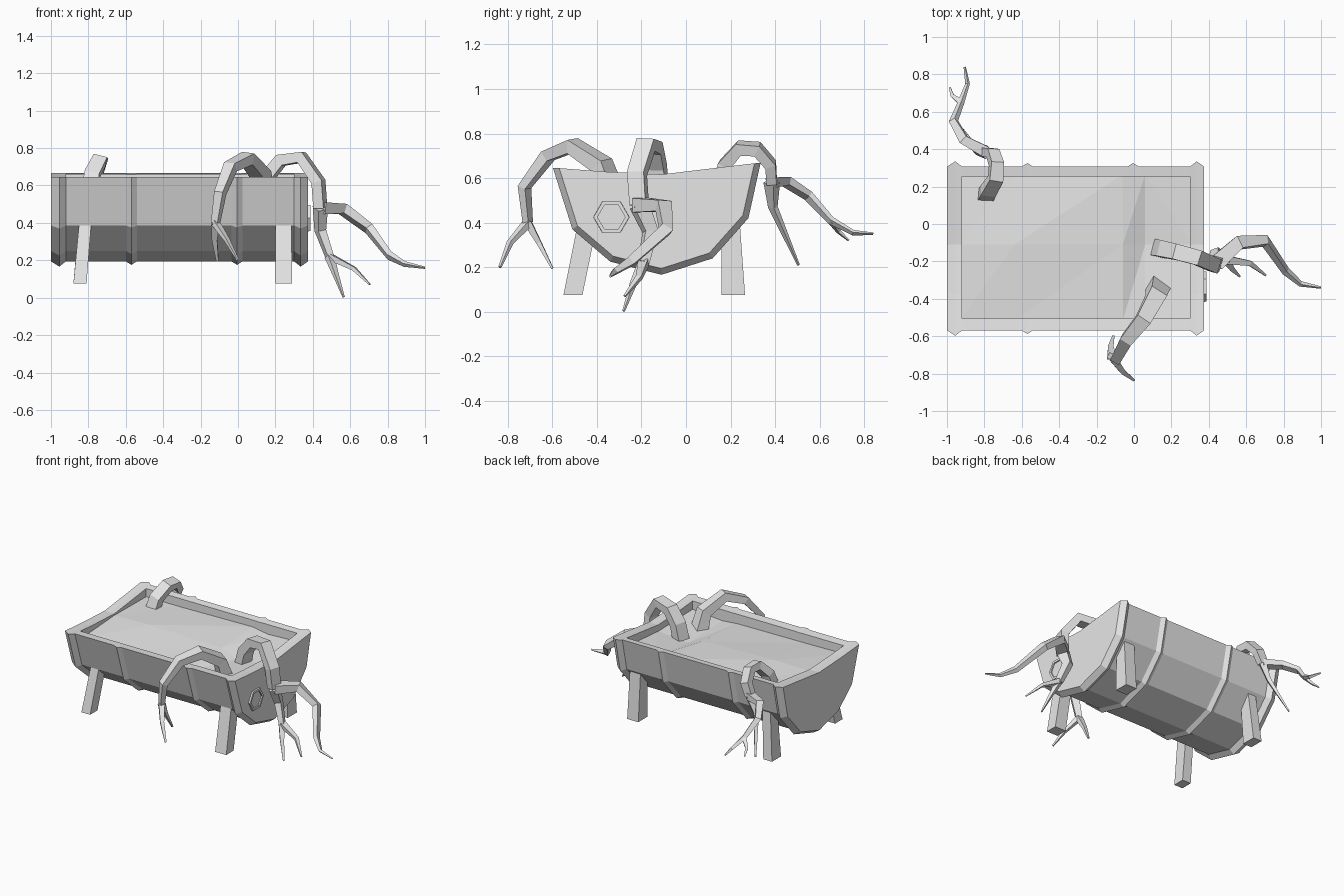
import bpy, bmesh, math
from mathutils import Vector, Matrix

cube = bpy.data.objects.get("Cube")
if cube:
    bpy.data.objects.remove(cube, do_unlink=True)

grey = bpy.data.materials.new("plain_grey")
grey.use_nodes = True
grey.diffuse_color = (0.8, 0.8, 0.8, 1)
grey.node_tree.nodes["Principled BSDF"].inputs["Base Color"].default_value = (0.8, 0.8, 0.8, 1)


def finish(name, bm):
    bmesh.ops.recalc_face_normals(bm, faces=bm.faces)
    mesh = bpy.data.meshes.new(name)
    bm.to_mesh(mesh)
    bm.free()
    mesh.materials.append(grey)
    obj = bpy.data.objects.new(name, mesh)
    bpy.context.collection.objects.link(obj)
    return obj


def loft(name, rings):
    """Skin closed rings of equal length and cap both ends."""
    bm = bmesh.new()
    loops = [[bm.verts.new(p) for p in ring] for ring in rings]
    n = len(loops[0])
    for a, b in zip(loops, loops[1:]):
        for i in range(n):
            j = (i + 1) % n
            bm.faces.new((a[i], a[j], b[j], b[i]))
    bm.faces.new(loops[0])
    bm.faces.new(loops[-1])
    return finish(name, bm)


def rect(x0, x1, y0, y1, z):
    return [(x0, y0, z), (x1, y0, z), (x1, y1, z), (x0, y1, z)]


def root(name, path, start, end, flat=0.75):
    """Sweep a tapering rectangular section along a bent path."""
    pts = [Vector(p) for p in path]
    last = len(pts) - 1
    rings, side = [], None
    for i, p in enumerate(pts):
        before = (p - pts[max(i - 1, 0)]).normalized()
        after = (pts[min(i + 1, last)] - p).normalized()
        t = (before + after).normalized()
        if side is None:
            out = pts[-1] - pts[0]
            side = Vector((-out.y, out.x, 0))
        side = (side - t * side.dot(t)).normalized()
        up = t.cross(side)
        w = (start + (end - start) * i / last) / 2
        h = w * flat
        rings.append([p + side * a * w + up * b * h
                      for a, b in ((-1, -1), (1, -1), (1, 1), (-1, 1))])
    return loft(name, rings)


# Half barrel trough with raised hoops and a sagging rim at the ends
profile = [(-0.597, 0.645), (-0.51, 0.37), (-0.34, 0.225), (-0.11, 0.166),
           (0.12, 0.24), (0.28, 0.42), (0.335, 0.668), (-0.11, 0.615), (-0.377, 0.628)]
BODY = 0.94
stations = [(-1, BODY), (-0.955, 1), (-0.92, BODY)]
for hoop in (-0.57, -0.005):
    stations += [(hoop - 0.03, BODY), (hoop, 0.98), (hoop + 0.03, BODY)]
stations += [(0.30, BODY), (0.335, 1), (0.375, BODY)]
trough = loft("trough", [[(x, -0.13 + (y + 0.13) * s, 0.64 + (z - 0.64) * s)
                          for y, z in profile] for x, s in stations])

# Hollow out the planting bed
cutter = loft("bed_cutter", [rect(-0.92, 0.30, -0.505, 0.255, z) for z in (0.5, 0.9)])
cutter.hide_render = True
cut = trough.modifiers.new("bed", "BOOLEAN")
cut.operation = "DIFFERENCE"
cut.solver = "EXACT"
cut.object = cutter
bpy.context.view_layer.objects.active = trough
bpy.ops.object.modifier_apply(modifier=cut.name)
bpy.data.objects.remove(cutter, do_unlink=True)

# Uneven soil
columns = [-0.93, -0.64, -0.06, 0.06, 0.31]
rows = [(-0.515, (0.58, 0.575, 0.57, 0.56, 0.58)),
        (-0.11, (0.605, 0.61, 0.595, 0.55, 0.57)),
        (0.265, (0.60, 0.60, 0.61, 0.59, 0.60))]
bm = bmesh.new()
grid = [[bm.verts.new((x, y, z)) for x, z in zip(columns, heights)] for y, heights in rows]
for a, b in zip(grid, grid[1:]):
    for i in range(len(columns) - 1):
        bm.faces.new((a[i], a[i + 1], b[i + 1], b[i]))
bmesh.ops.triangulate(bm, faces=bm.faces)
soil = finish("soil", bm)

# Four splayed legs
leg_x = {"right": ((-0.88, -0.81), (-0.85, -0.785)), "left": ((0.20, 0.29), (0.20, 0.285))}
leg_y = {"front": ((-0.55, -0.465), (-0.487, -0.40), 0.39),
         "back": ((0.16, 0.265), (0.16, 0.24), 0.42)}
for x_name, (xb, xt) in leg_x.items():
    for y_name, (yb, yt, top) in leg_y.items():
        loft(f"{y_name}_{x_name}_leg", [rect(*xb, *yb, 0.075), rect(*xt, *yt, top)])

# Hexagonal bung on the left end
bm = bmesh.new()
bmesh.ops.create_cone(bm, cap_ends=True, segments=6, radius1=0.084, radius2=0.08, depth=0.05,
                      matrix=Matrix.Translation((0.362, -0.335, 0.425))
                      @ Matrix.Rotation(math.pi / 2, 4, "Y"))
bm.normal_update()
outer = max(bm.faces, key=lambda f: f.calc_center_median().x)
bmesh.ops.inset_individual(bm, faces=[outer], thickness=0.018)
ret = bmesh.ops.extrude_discrete_faces(bm, faces=[outer])
bmesh.ops.translate(bm, vec=(-0.009, 0, 0), verts=ret["faces"][0].verts)
bmesh.ops.remove_doubles(bm, verts=bm.verts, dist=0.0001)
finish("bung", bm)

# Front root with two tips
fork = (-0.12, -0.71, 0.40)
root("front_root", [(0.13, -0.34, 0.54), (0.12, -0.38, 0.66), (0.05, -0.51, 0.745),
                    (-0.04, -0.62, 0.70), (-0.095, -0.725, 0.56), fork], 0.11, 0.04)
root("front_root_outer_tip", [fork, (-0.06, -0.79, 0.31), (0, -0.835, 0.20)], 0.04, 0.012)
root("front_root_inner_tip", [fork, (-0.125, -0.66, 0.31), (-0.11, -0.60, 0.195)], 0.045, 0.012)

# Left root with a long runner and two lower tips
elbow = (0.44, -0.21, 0.48)
fork = (0.49, -0.19, 0.22)
root("left_root", [(0.13, -0.13, 0.54), (0.16, -0.135, 0.65), (0.23, -0.15, 0.735),
                   (0.34, -0.18, 0.75), (0.43, -0.22, 0.62), elbow], 0.09, 0.075)
root("left_root_runner", [elbow, (0.56, -0.10, 0.475), (0.70, -0.09, 0.37),
                          (0.81, -0.25, 0.225), (0.89, -0.32, 0.18), (1.0, -0.34, 0.16)],
     0.085, 0.01)
root("left_root_stem", [elbow, (0.44, -0.16, 0.36), fork], 0.075, 0.045)
root("left_root_low_tip", [fork, (0.52, -0.235, 0.13), (0.565, -0.28, 0.003)], 0.045, 0.01)
root("left_root_side_tip", [fork, (0.62, -0.21, 0.155), (0.705, -0.275, 0.07)], 0.045, 0.01)

# Back root with a thin runner, a twig and a lower tip
elbow = (-0.79, 0.385, 0.58)
root("back_root", [(-0.80, 0.14, 0.54), (-0.78, 0.175, 0.66), (-0.74, 0.24, 0.735),
                   (-0.735, 0.32, 0.73), (-0.755, 0.38, 0.66), elbow], 0.085, 0.06)
root("back_root_low_tip", [elbow, (-0.84, 0.39, 0.47), (-0.915, 0.505, 0.21)], 0.06, 0.01)
root("back_root_runner", [elbow, (-0.91, 0.45, 0.585), (-0.965, 0.55, 0.52),
                          (-0.925, 0.65, 0.41), (-0.89, 0.75, 0.355), (-0.905, 0.84, 0.35)],
     0.06, 0.01)
root("back_root_twig", [(-0.925, 0.65, 0.41), (-0.97, 0.685, 0.36), (-0.985, 0.73, 0.32)],
     0.03, 0.008)
